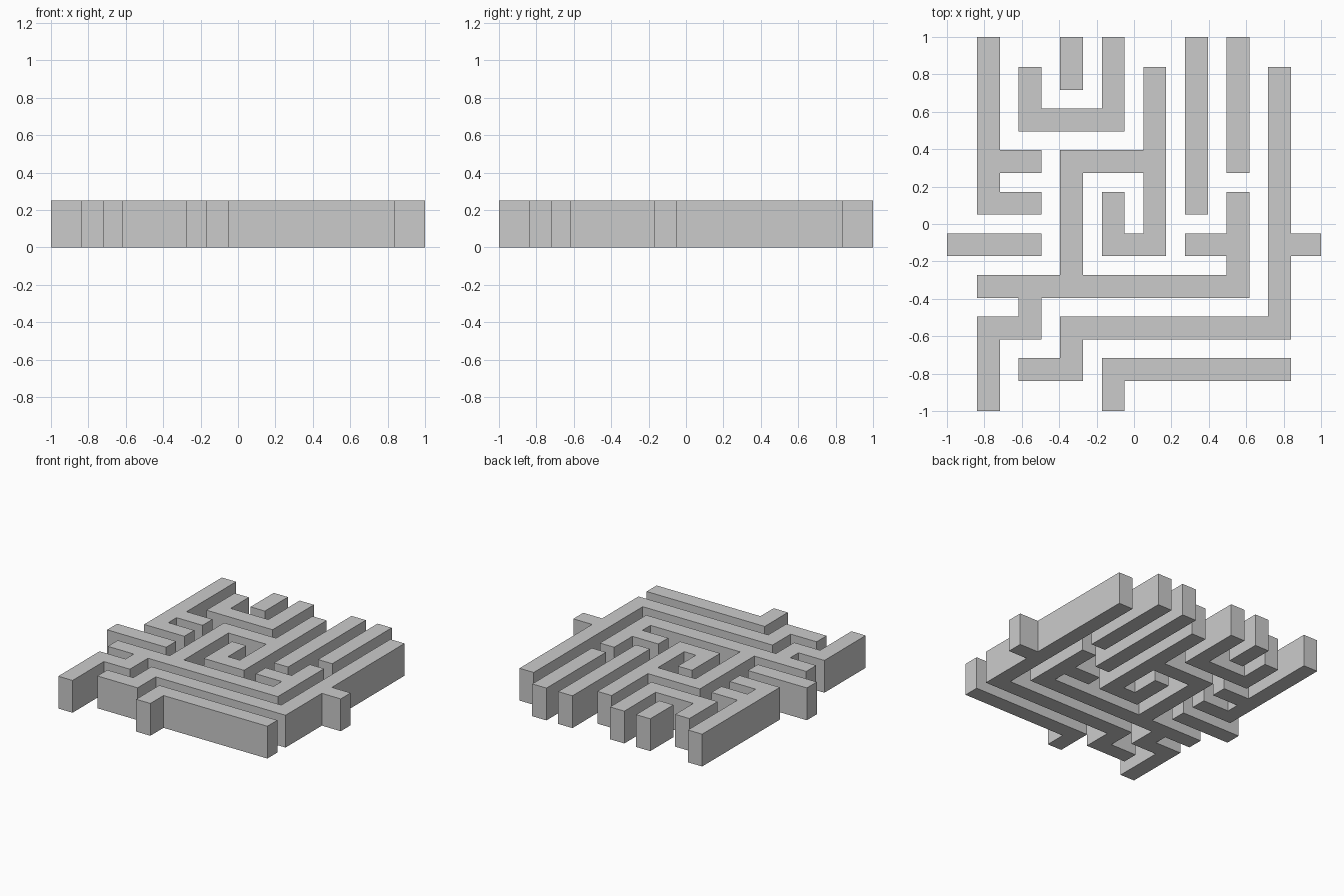
import bpy, bmesh, math

if "Cube" in bpy.data.objects:
    bpy.data.objects.remove(bpy.data.objects["Cube"])

PITCH, HALF, HEIGHT = 2 / 9, 0.061, 0.25

# Grid coordinates: outer edge, both sides of each of the 8 wall lines, outer edge
COORDS = [-1.0]
for i in range(8):
    c = -1 + PITCH * (i + 1)
    COORDS += [c - HALF, c + HALF]
COORDS.append(1.0)


def cell(n):
    """Wall line number (-1 and 8 are the outer edges) to grid cell."""
    return min(max(2 * n + 1, 0), 16)


def wall(name, *paths):
    """Join straight runs along the wall lines into one solid block."""
    cells = set()
    for path in paths:
        for (x0, y0), (x1, y1) in zip(path, path[1:]):
            xs, ys = sorted((cell(x0), cell(x1))), sorted((cell(y0), cell(y1)))
            cells |= {(x, y) for x in range(xs[0], xs[1] + 1)
                      for y in range(ys[0], ys[1] + 1)}
    bm = bmesh.new()
    for x, y in sorted(cells):
        corners = [(x, y), (x + 1, y), (x + 1, y + 1), (x, y + 1)]
        bm.faces.new([bm.verts.new((COORDS[a], COORDS[b], 0)) for a, b in corners])
    bmesh.ops.remove_doubles(bm, verts=bm.verts, dist=1e-4)
    top = bmesh.ops.extrude_face_region(bm, geom=bm.faces[:], use_keep_orig=True)
    verts = [g for g in top["geom"] if isinstance(g, bmesh.types.BMVert)]
    bmesh.ops.translate(bm, verts=verts, vec=(0, 0, HEIGHT))
    bmesh.ops.recalc_face_normals(bm, faces=bm.faces)
    bmesh.ops.dissolve_limit(bm, angle_limit=math.radians(1),
                             verts=bm.verts, edges=bm.edges)
    mesh = bpy.data.meshes.new(name)
    bm.to_mesh(mesh)
    bm.free()
    bpy.context.collection.objects.link(bpy.data.objects.new(name, mesh))


# Back left wall with two short branches
wall("back_left_wall", [(0, 8), (0, 4), (1, 4)], [(0, 5), (1, 5)])
# Hook and straight stubs along the back edge
wall("back_hook_wall", [(1, 7), (1, 6), (3, 6), (3, 8)])
wall("back_stub_wall", [(2, 8), (2, 7)])
wall("back_long_wall", [(5, 8), (5, 4)])
wall("back_right_wall", [(6, 8), (6, 5)])
# Central spiral with its long cross wall and front left exit
wall("central_wall",
     [(4, 7), (4, 3), (3, 3), (3, 4)],
     [(4, 5), (2, 5), (2, 2)],
     [(0, 2), (6, 2), (6, 4)],
     [(6, 3), (5, 3)],
     [(1, 2), (1, 1), (0, 1), (0, -1)])
# Right hand wall turning along the front
wall("right_wall", [(7, 7), (7, 1), (2, 1), (2, 0), (1, 0)], [(7, 3), (8, 3)])
# Left stub and front wall
wall("left_stub_wall", [(-1, 3), (1, 3)])
wall("front_wall", [(7, 0), (3, 0), (3, -1)])
